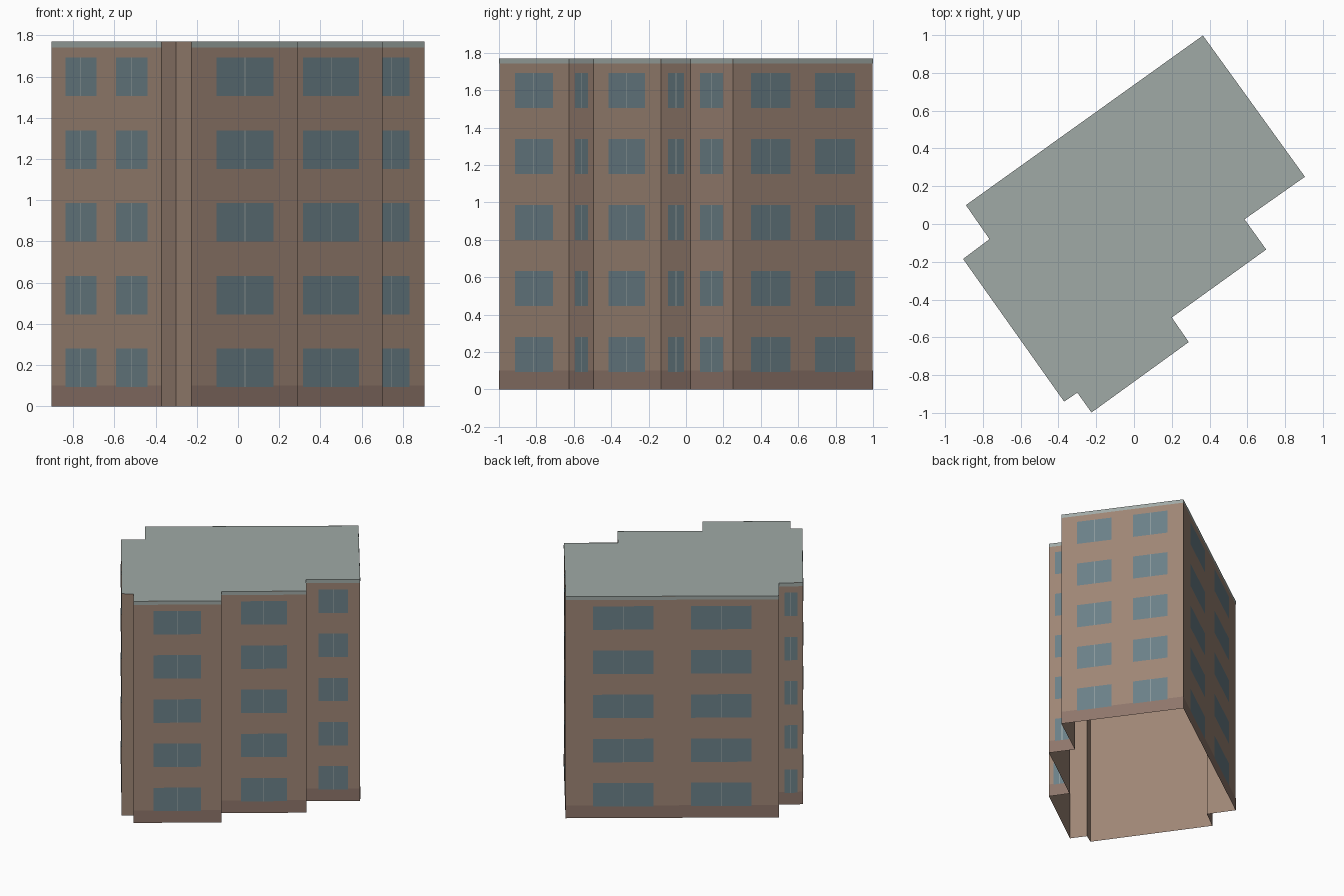
import bpy, bmesh
from mathutils import Vector

if "Cube" in bpy.data.objects:
    bpy.data.objects.remove(bpy.data.objects["Cube"])

HEIGHT = 1.77
# footprint, counter-clockwise seen from above
PLAN = [Vector(p) for p in [
    (0.365, 0.998), (-0.89, 0.10), (-0.765, -0.08), (-0.905, -0.185),
    (-0.37, -0.94), (-0.30, -0.893), (-0.225, -0.998), (0.29, -0.625),
    (0.20, -0.495), (0.70, -0.135), (0.585, 0.025), (0.905, 0.25)]]
WALLS = list(zip(PLAN, PLAN[1:] + PLAN[:1]))
# the two short return walls at the front corner stay plain
DETAILED = [w for i, w in enumerate(WALLS) if i not in (4, 5)]


def material(name, color):
    m = bpy.data.materials.new(name)
    m.diffuse_color = (*color, 1)
    m.use_nodes = True
    m.node_tree.nodes["Principled BSDF"].inputs["Base Color"].default_value = m.diffuse_color
    return m


def make_object(name, faces, mat):
    """One mesh object from a list of polygons (point lists)."""
    bm = bmesh.new()
    for pts in faces:
        bm.faces.new([bm.verts.new(p) for p in pts])
    bmesh.ops.remove_doubles(bm, verts=bm.verts, dist=1e-5)
    mesh = bpy.data.meshes.new(name)
    bm.to_mesh(mesh)
    bm.free()
    mesh.materials.append(mat)
    obj = bpy.data.objects.new(name, mesh)
    bpy.context.collection.objects.link(obj)


def panel(wall, f0, f1, z0, z1, offset=0.0):
    """Upright rectangle on a wall between two fractions of its length."""
    a, b = wall
    d = b - a
    n = Vector((d.y, -d.x)).normalized() * offset
    p, q = a + d * f0 + n, a + d * f1 + n
    return [(*p, z0), (*q, z0), (*q, z1), (*p, z1)]


brick = material("brick", (0.34, 0.235, 0.178))
base = material("base_brick", (0.27, 0.18, 0.145))
roofing = material("roofing", (0.35, 0.40, 0.38))
glass = material("glass", (0.147, 0.216, 0.245))
frame = material("frame", (0.38, 0.43, 0.42))

# shell open at the bottom, and flat roof
make_object("walls", [panel(w, 0, 1, 0, HEIGHT) for w in WALLS], brick)
make_object("roof", [[(*p, HEIGHT) for p in PLAN]], roofing)

# plinth and roof trim bands
make_object("plinth", [panel(w, 0, 1, 0, 0.10, 0.001) for w in DETAILED], base)
make_object("roof_trim", [panel(w, 0, 1, 1.742, HEIGHT, 0.001) for w in DETAILED], roofing)

# five storeys of windows: two per long wall, one per short wall
panes, bars = [], []
for wall in DETAILED:
    length = (wall[1] - wall[0]).length
    slots = [(0.27, 0.142), (0.73, 0.142)] if length > 0.8 else [(0.5, 0.27)]
    for centre, half in slots:
        for floor in range(5):
            z = 0.093 + 0.353 * floor
            panes.append(panel(wall, centre - half, centre + half, z, z + 0.187, 0.002))
            t = 0.002 / length
            bars.append(panel(wall, centre - t, centre + t, z, z + 0.187, 0.003))
make_object("windows", panes, glass)
make_object("window_bars", bars, frame)
